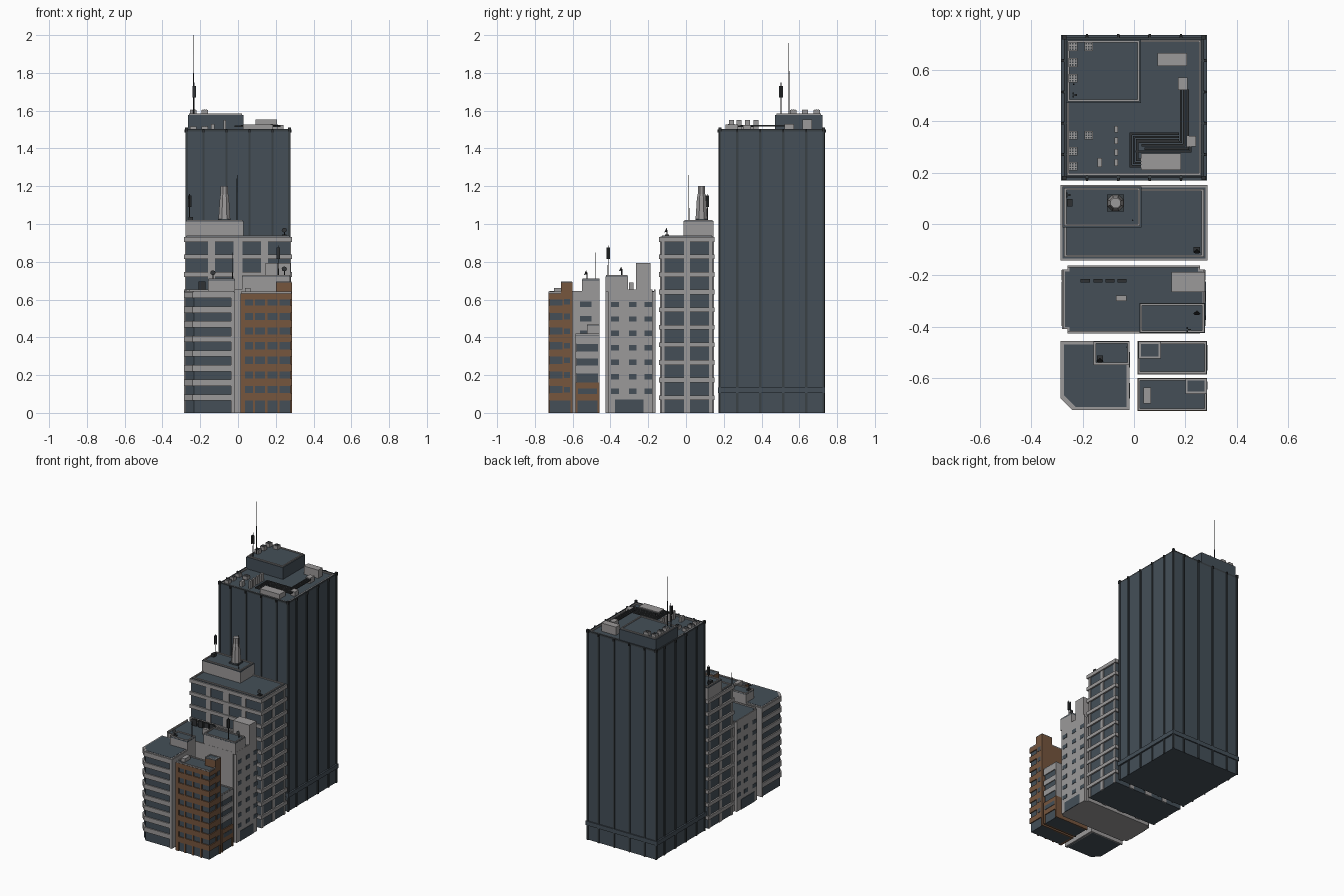
import bpy, bmesh, math
from mathutils import Matrix, Vector

def mat(name, c):
    m = bpy.data.materials.new(name)
    m.diffuse_color = (*c, 1)
    return m

GLASS = mat("dark_blue_glass", (0.058, 0.078, 0.097))
LIGHT = mat("light_concrete", (0.33, 0.32, 0.32))
BROWN = mat("brown_brick", (0.18, 0.092, 0.048))
DARK = mat("dark_metal", (0.028, 0.031, 0.033))
TRIM = mat("dark_trim", (0.042, 0.052, 0.06))

def finish(name, bm, m):
    me = bpy.data.meshes.new(name)
    bm.to_mesh(me)
    bm.free()
    me.materials.append(m)
    o = bpy.data.objects.new(name, me)
    bpy.context.collection.objects.link(o)
    return o

def boxes(name, m, items):
    """One object from boxes (x0, x1, y0, y1, z0, z1)."""
    bm = bmesh.new()
    for x0, x1, y0, y1, z0, z1 in items:
        M = Matrix.Translation(((x0 + x1) / 2, (y0 + y1) / 2, (z0 + z1) / 2)) @ \
            Matrix.Diagonal((x1 - x0, y1 - y0, z1 - z0, 1))
        bmesh.ops.create_cube(bm, size=1, matrix=M)
    return finish(name, bm, m)

def cb(x, y, w, d, z, h):
    """Box standing at z, centred on x, y."""
    return (x - w / 2, x + w / 2, y - d / 2, y + d / 2, z, z + h)

def cones(name, m, items, seg=8):
    """Upright tapered cylinders (x, y, z0, z1, r0, r1)."""
    bm = bmesh.new()
    for x, y, z0, z1, r0, r1 in items:
        M = Matrix.Translation((x, y, (z0 + z1) / 2)) @ Matrix.Rotation(math.pi / seg, 4, 'Z')
        bmesh.ops.create_cone(bm, cap_ends=True, segments=seg, radius1=r0, radius2=r1,
                              depth=z1 - z0, matrix=M)
    return finish(name, bm, m)

def prisms(name, m, items):
    """Extruded outlines (points, z0, z1)."""
    bm = bmesh.new()
    for pts, z0, z1 in items:
        f = bm.faces.new([bm.verts.new((x, y, z0)) for x, y in pts])
        r = bmesh.ops.extrude_face_region(bm, geom=[f])
        bmesh.ops.translate(bm, vec=(0, 0, z1 - z0),
                            verts=[v for v in r["geom"] if isinstance(v, bmesh.types.BMVert)])
    bmesh.ops.recalc_face_normals(bm, faces=bm.faces)
    return finish(name, bm, m)

def ring(x0, x1, y0, y1, z0, z1, t):
    return [(x0, x1, y0, y0 + t, z0, z1), (x0, x1, y1 - t, y1, z0, z1),
            (x0, x0 + t, y0 + t, y1 - t, z0, z1), (x1 - t, x1, y0 + t, y1 - t, z0, z1)]

def roof(name, x0, x1, y0, y1, z, inset=0.006, t=0.008, h=0.01):
    """Dark roof sheet with a light coping around it."""
    boxes(name + "_roof", GLASS, [(x0, x1, y0, y1, z - 0.004, z + 0.003)])
    boxes(name + "_coping", LIGHT, ring(x0 + inset, x1 - inset, y0 + inset, y1 - inset, z, z + h, t))

# ---------- tall tower ----------
TX, TY0, TY1, TZ = 0.272, 0.18, 0.728, 1.49
TYC = (TY0 + TY1) / 2
boxes("tower_body", GLASS, [(-TX, TX, TY0, TY1, 0, TZ)])
boxes("tower_base_band", GLASS, [(-TX - 0.012, TX + 0.012, TY0 - 0.01, TY1 + 0.008, 0.105, 0.135)])
fins, studs = [], []
for k in (-1.5, -0.5, 0.5, 1.5):
    p = k * 0.122
    for y in (TY0, TY1):
        fins.append(cb(p, y, 0.012, 0.014, 0, TZ))
        studs.append(cb(p, y, 0.009, 0.024, TZ - 0.005, 0.016))
    for x in (-TX, TX):
        fins.append(cb(x, TYC + p, 0.014, 0.012, 0, TZ))
        studs.append(cb(x, TYC + p, 0.024, 0.009, TZ - 0.005, 0.016))
for x in (-TX, TX):
    for y in (TY0, TY1):
        fins.append(cb(x, y, 0.012, 0.012, 0, TZ + 0.01))
        studs.append(cb(x, y, 0.016, 0.016, TZ, 0.022))
boxes("tower_fins", TRIM, fins)
boxes("tower_studs", DARK, studs)
boxes("tower_rim", TRIM, ring(-TX, TX, TY0, TY1, TZ, TZ + 0.012, 0.008))
roof("tower", -TX, TX, TY0, TY1, TZ, inset=0.01)
boxes("tower_penthouse", GLASS, [(-0.265, 0.028, 0.472, 0.722, TZ, 1.575)])
roof("tower_penthouse", -0.265, 0.028, 0.472, 0.722, 1.575)

# rooftop equipment
units = [(-0.238, y, 1.578) for y in (0.692, 0.63, 0.568)] + [(-0.176, 0.692, 1.578)]
units += [(-0.238, y, TZ) for y in (0.346, 0.284, 0.225)] + [(-0.176, 0.346, TZ)]
boxes("cooling_units", LIGHT, [cb(x, y, 0.034, 0.034, z, 0.026) for x, y, z in units])
boxes("cooling_grilles", TRIM, [cb(x + dx, y + dy, 0.006, 0.006, z + 0.026, 0.002)
      for x, y, z in units for dx in (-0.01, 0, 0.01) for dy in (-0.01, 0, 0.01)])
boxes("tower_plant_boxes", LIGHT,
      [cb(-0.07, y, 0.014, 0.026, TZ, 0.06) for y in (0.37, 0.325, 0.28, 0.24)] +
      [cb(-0.133, 0.24, 0.018, 0.036, TZ, 0.04), (0.027, 0.184, 0.21, 0.275, TZ, 1.527),
       (0.092, 0.207, 0.617, 0.666, TZ, 1.552), cb(0.19, 0.547, 0.036, 0.05, TZ, 0.04),
       cb(0.224, 0.323, 0.036, 0.042, TZ, 0.035)])

def pipe(pts, z, t=0.009):
    out = []
    for (ax, ay), (bx, by) in zip(pts, pts[1:]):
        out.append((min(ax, bx) - t / 2, max(ax, bx) + t / 2,
                    min(ay, by) - t / 2, max(ay, by) + t / 2, z, z + t))
    return out
ducts = []
for i in range(3):
    o = i * 0.013
    ducts += pipe([(0.183 + o, 0.52), (0.183 + o, 0.32 - o), (0.02 + o, 0.32 - o)], 1.515)
    ducts += pipe([(0.17, 0.352 - o), (-0.013 + o, 0.352 - o), (-0.013 + o, 0.225 + o), (0.03, 0.225 + o)], 1.513)
ducts += pipe([(0.01, 0.283), (0.22, 0.283), (0.22, 0.31)], 1.513)
boxes("tower_ducts", DARK, ducts)

# ---------- banded office block ----------
boxes("office_core", GLASS, [(-0.276, 0.276, -0.132, 0.142, 0, 0.91)])
boxes("office_bands", LIGHT, [(-0.287, 0.287, -0.143, 0.152, z, z + 0.025)
                              for z in [0.068 + 0.0932 * i for i in range(9)]] +
      [(-0.287, 0.287, -0.143, 0.152, 0.904, 0.93)])
piers = [cb(x, y, w, 0.008, 0, 0.91) for x, w in ((-0.14, 0.035), (0, 0.05), (0.14, 0.035))
         for y in (-0.133, 0.143)]
piers += [cb(x, y, 0.008, w, 0, 0.91) for x in (-0.277, 0.277)
          for y, w in ((-0.122, 0.018), (0.005, 0.03), (0.132, 0.018))]
boxes("office_piers", LIGHT, piers)
roof("office", -0.278, 0.278, -0.134, 0.143, 0.93)
boxes("office_penthouse", LIGHT, [(-0.278, 0.03, -0.014, 0.146, 0.93, 1.012)])
roof("office_penthouse", -0.278, 0.03, -0.014, 0.146, 1.012)
boxes("chimney_base", TRIM, [cb(-0.072, 0.082, 0.066, 0.066, 1.012, 0.014)])
cones("chimney", LIGHT, [(-0.072, 0.082, 1.026, 1.14, 0.034, 0.026), (-0.072, 0.082, 1.14, 1.16, 0.026, 0.021),
                         (-0.072, 0.082, 1.16, 1.2, 0.021, 0.021)])

# ---------- pale apartment block with small windows ----------
boxes("apartment_body", LIGHT, [(-0.28, 0.277, -0.41, -0.178, 0, 0.642), (-0.26, 0.257, -0.426, -0.162, 0, 0.642)])
boxes("apartment_roof", GLASS, [(-0.27, 0.267, -0.402, -0.186, 0.64, 0.645), (-0.252, 0.249, -0.418, -0.17, 0.64, 0.645)])
boxes("apartment_coping", LIGHT, [(-0.26, 0.257, -0.426, -0.418, 0.64, 0.654), (-0.26, 0.257, -0.17, -0.162, 0.64, 0.654),
      (-0.28, -0.272, -0.41, -0.178, 0.64, 0.654), (0.269, 0.277, -0.41, -0.178, 0.64, 0.654)])
wins = []
for x in (-0.28, 0.277):
    for k in range(7):
        wins += [cb(x, y, 0.004, 0.042, 0.101 + 0.0765 * k, 0.028) for y in (-0.377, -0.282, -0.2)]
    wins.append((x - 0.003, x + 0.003, -0.375, -0.225, 0, 0.072))
boxes("apartment_windows", GLASS, wins)
boxes("apartment_penthouse", LIGHT, [(0.022, 0.276, -0.425, -0.308, 0.64, 0.72)])
roof("apartment_penthouse", 0.022, 0.276, -0.425, -0.308, 0.72, inset=0.002)
boxes("apartment_lift_tower", LIGHT, [(0.146, 0.277, -0.266, -0.188, 0.64, 0.793)])
boxes("apartment_vent_box", LIGHT, [cb(-0.05, -0.29, 0.042, 0.022, 0.64, 0.05)])
boxes("apartment_roof_units", DARK, [cb(x, -0.222, 0.036, 0.014, 0.65, 0.045) for x in (-0.19, -0.14, -0.094, -0.047)])

# ---------- corner block with chamfered corner ----------
def corner(o, c=0.046):
    x0, x1, y0, y1 = -0.286 + o, -0.017 - o, -0.726 + o, -0.457 - o
    return [(x0, y0 + c), (x0 + c, y0), (x1, y0), (x1, y1), (x0, y1)]
prisms("corner_core", GLASS, [(corner(0.008), 0, 0.625)])
prisms("corner_bands", LIGHT, [(corner(0), 0.065 + 0.0775 * k, 0.098 + 0.0775 * k) for k in range(7)] +
       [(corner(0), 0.607, 0.64)])
boxes("corner_side_walls", LIGHT, [(-0.036, -0.017, -0.726, -0.457, 0, 0.64), (-0.286, -0.017, -0.467, -0.457, 0, 0.64)])
boxes("corner_side_windows", GLASS, [cb(-0.017, y, 0.004, 0.06, 0.101 + 0.0765 * k, 0.03)
                                     for k in range(7) for y in (-0.53, -0.65)])
prisms("corner_coping", LIGHT, [(corner(0.004), 0.638, 0.644)])
prisms("corner_roof", GLASS, [(corner(0.013), 0.64, 0.6455)])
boxes("corner_penthouse", LIGHT, [(-0.158, -0.017, -0.55, -0.457, 0.64, 0.702)])
roof("corner_penthouse", -0.158, -0.017, -0.55, -0.457, 0.702, inset=0.001)

# ---------- brown brick block ----------
boxes("brick_core", GLASS, [(0.022, 0.278, -0.722, -0.606, 0, 0.62)])
boxes("brick_bands", BROWN, [(0.014, 0.285, -0.729, -0.601, 0.065 + 0.0775 * k, 0.104 + 0.0775 * k) for k in range(7)] +
      [(0.014, 0.285, -0.729, -0.601, 0.6, 0.633)])
boxes("brick_piers", BROWN, [cb(x, -0.722, w, 0.014, 0, 0.62) for x, w in ((0.026, 0.024), (0.085, 0.012), (0.15, 0.012), (0.215, 0.012))] +
      [(0.014, 0.285, -0.612, -0.601, 0, 0.62), (0.014, 0.03, -0.729, -0.601, 0, 0.62),
       (0.27, 0.285, -0.655, -0.601, 0.1, 0.62), (0.27, 0.285, -0.612, -0.601, 0, 0.62)])
boxes("brick_side_windows", GLASS, [cb(0.285, -0.63, 0.004, 0.03, 0.108 + 0.0775 * k, 0.03) for k in range(7)])
roof("brick", 0.015, 0.284, -0.728, -0.602, 0.632, inset=0.001)
boxes("brick_penthouse", BROWN, [(0.2, 0.285, -0.662, -0.601, 0.63, 0.69)])
roof("brick_penthouse", 0.2, 0.284, -0.662, -0.602, 0.69, inset=0.001, h=0.006)
boxes("brick_vent_box", LIGHT, [(0.038, 0.067, -0.7, -0.638, 0.63, 0.66)])

# ---------- low infill block with a brick ground floor ----------
boxes("infill_core", GLASS, [(0.022, 0.278, -0.58, -0.462, 0, 0.4)])
boxes("infill_bands", LIGHT, [(0.014, 0.284, -0.586, -0.457, a, b) for a, b in ((0.208, 0.25), (0.288, 0.325), (0.366, 0.41))])
boxes("infill_brick_base", BROWN, [(0.014, 0.284, -0.586, -0.457, 0.065, 0.16), (0.014, 0.284, -0.586, -0.574, 0, 0.16),
      (0.014, 0.284, -0.469, -0.457, 0, 0.16)])
boxes("infill_back_walls", LIGHT, [(0.014, 0.03, -0.586, -0.457, 0.16, 0.41), (0.014, 0.284, -0.467, -0.457, 0.16, 0.41)])
boxes("infill_sign_strip", GLASS, [cb(0.284, -0.522, 0.004, 0.1, 0.1, 0.03)])
roof("infill", 0.015, 0.284, -0.585, -0.458, 0.409, inset=0.001)
boxes("infill_penthouse", LIGHT, [(0.018, 0.105, -0.525, -0.458, 0.4, 0.462)])
roof("infill_penthouse", 0.018, 0.105, -0.525, -0.458, 0.462, inset=0.001, h=0.006)

# ---------- masts, aerials and dishes ----------
cones("masts", DARK, [(-0.235, 0.545, 1.57, 1.78, 0.0035, 0.003), (-0.235, 0.545, 1.78, 2.0, 0.002, 0.001),
      (-0.005, 0.015, 1.01, 1.26, 0.003, 0.0015), (-0.03, -0.48, 0.7, 0.85, 0.0025, 0.0015),
      (-0.232, 0.503, 1.57, 1.75, 0.003, 0.002), (-0.257, 0.113, 1.01, 1.16, 0.003, 0.002),
      (0.213, -0.412, 0.72, 0.885, 0.003, 0.002)], 6)
boxes("aerial_panels", DARK, [cb(x + dx, y + dy, 0.007, 0.007, z, 0.06)
      for x, y, z in ((-0.232, 0.503, 1.67), (-0.257, 0.113, 1.09), (0.213, -0.412, 0.815))
      for dx, dy in ((0.006, 0), (-0.005, 0.006), (-0.005, -0.006))])
boxes("mast_bases", DARK, [cb(-0.25, 0.083, 0.022, 0.03, 1.012, 0.025), cb(0.245, -0.1, 0.026, 0.022, 0.93, 0.014),
      cb(-0.133, -0.525, 0.024, 0.024, 0.7, 0.012)])
bm = bmesh.new()
for x, y, z in ((0.245, -0.105, 0.965), (0.245, -0.345, 0.76), (-0.133, -0.53, 0.74)):
    bmesh.ops.create_cone(bm, cap_ends=True, segments=8, radius1=0.004, radius2=0.014, depth=0.01,
                          matrix=Matrix.Translation((x, y, z)) @ Matrix.Rotation(math.radians(65), 4, 'X'))
    bmesh.ops.create_cone(bm, cap_ends=True, segments=6, radius1=0.003, radius2=0.003, depth=0.045,
                          matrix=Matrix.Translation((x, y + 0.005, z - 0.02)))
finish("dishes", bm, DARK)
